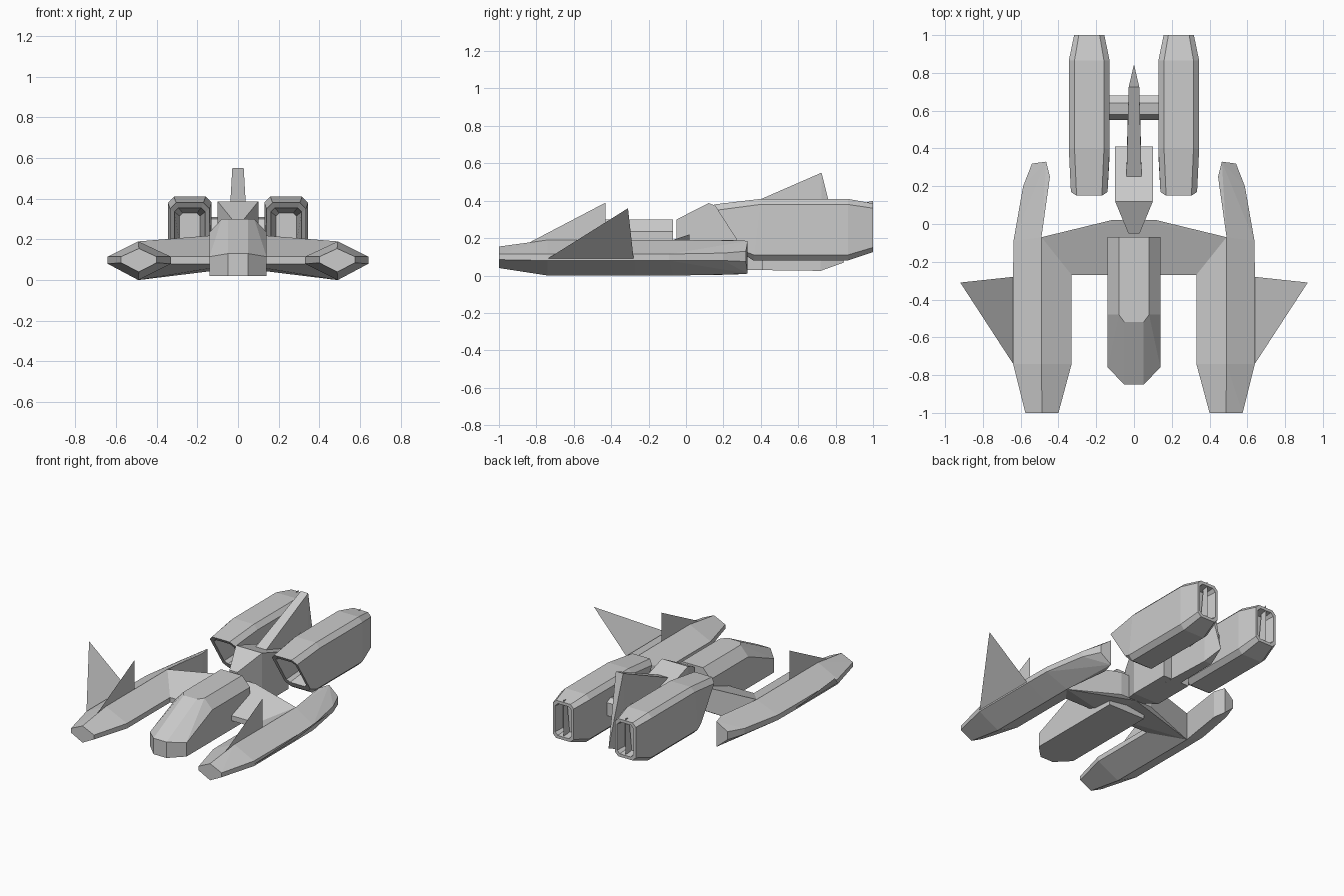
import bpy, bmesh
from math import radians

if "Cube" in bpy.data.objects:
    bpy.data.objects.remove(bpy.data.objects["Cube"])


def finish(bm, name, mirror=False):
    bmesh.ops.recalc_face_normals(bm, faces=bm.faces)
    me = bpy.data.meshes.new(name)
    bm.to_mesh(me)
    bm.free()
    ob = bpy.data.objects.new(name, me)
    bpy.context.collection.objects.link(ob)
    if mirror:
        m = ob.modifiers.new("mirror", 'MIRROR')
        m.use_clip = False
        m.use_mirror_merge = False
    return ob


def hull(name, pts, mirror=False, symmetric=False):
    """Convex faceted solid around a few corner points."""
    bm = bmesh.new()
    if symmetric:
        pts = list(pts) + [(-x, y, z) for x, y, z in pts if x]
    for p in pts:
        bm.verts.new(p)
    r = bmesh.ops.convex_hull(bm, input=bm.verts)
    loose = [v for v in bm.verts if not v.link_faces]
    bmesh.ops.delete(bm, geom=loose, context='VERTS')
    bmesh.ops.dissolve_limit(bm, angle_limit=radians(1), verts=bm.verts, edges=bm.edges)
    return finish(bm, name, mirror)


def sheet(name, pts, mirror=True):
    """Thin flat panel."""
    bm = bmesh.new()
    bm.faces.new([bm.verts.new(p) for p in pts])
    return finish(bm, name, mirror)


def column(x, y, z0, z1):
    return [(x, y, z0), (x, y, z1)]


# Cockpit hull with sloped canopy
hull("cockpit",
     column(.14, -.07, .02, .235) + [(.08, -.07, .3), (.14, -.48, .235), (.08, -.48, .3), (.05, -.52, .3)]
     + column(.14, -.76, .02, .115) + column(.05, -.85, .02, .13), symmetric=True)

# Centre block and neck behind the cockpit
hull("centre_block",
     column(.03, -.05, .08, .3) + column(.1, .12, .03, .387)
     + column(.1, .41, .03, .29), symmetric=True)

# Tail fin running down into the keel
hull("tail_fin",
     [(.04, .25, .343), (.028, .725, .55), (.04, .32, .03), (.028, .72, .025),
      (0, .76, .55 - .14), (0, .845, .07)], symmetric=True)

# Side pods: front hexagonal body
def hexagon(y, xi, xm, xo, zb, zl, zu, zt):
    return column(xm, y, zb, zt) + column(xi, y, zl, zu) + column(xo, y, zl, zu)

hull("pod_front", hexagon(-1, .4, .487, .575, .04, .085, .115, .155)
     + hexagon(-.74, .33, .49, .64, 0, .08, .115, .19)
     + hexagon(-.27, .33, .49, .64, 0, .08, .115, .19), mirror=True)

# Side pods: half-section rear, flat on the inside
mid = column(.49, -.07, 0, .19) + column(.638, -.09, .08, .115)
hull("pod_middle", column(.49, -.27, 0, .19) + column(.64, -.27, .08, .115) + mid, mirror=True)
hull("pod_tail", mid + column(.445, .25, .005, .19) + column(.465, .33, .01, .185)
     + column(.54, .32, .075, .13) + column(.587, .2, .08, .12), mirror=True)

# Wing and its fillet into the pod
hull("wing_fillet", column(.33, -.27, .08, .115) + column(.49, -.27, 0, .19)
     + column(.49, -.07, 0, .19), mirror=True)
hull("wing", column(.33, -.27, .08, .115) + column(.49, -.07, 0, .19)
     + column(.12, .02, .06, .22) + column(.12, -.27, .08, .115)
     + column(0, .02, .06, .22) + column(0, -.27, .08, .115), mirror=True)

# Thin upright fins on the pods and angled winglets
sheet("pod_fin", [(.49, -.85, .17), (.49, -.43, .17), (.49, -.43, .39)])
sheet("winglet", [(.64, -.74, .09), (.64, -.28, .09), (.92, -.31, .36)])


# Engines: chamfered box loft with hollow intake and exhaust
def ring(bm, y_top, y_bot, hw, z0, z1, c, cx=.237):
    outline = [(-hw, z0 + c), (-hw + c, z0), (hw - c, z0), (hw, z0 + c),
               (hw, z1 - c), (hw - c, z1), (-hw + c, z1), (-hw, z1 - c)]
    return [bm.verts.new((cx + x, y_bot + (y_top - y_bot) * (z - z0) / (z1 - z0), z))
            for x, z in outline]

bm = bmesh.new()
rings = [ring(bm, *r) for r in (
    (.45, .45, .05, .17, .33, .015),
    (.17, .31, .076, .135, .355, .02),
    (.15, .33, .097, .10, .38, .03),
    (.40, .36, .108, .08, .41, .03),
    (.865, .865, .108, .08, .41, .03),
    (1, 1, .08, .125, .385, .025),
    (1, 1, .062, .145, .365, .02),
    (.93, .93, .052, .155, .355, .015))]
for a, b in zip(rings, rings[1:]):
    for i in range(8):
        j = (i + 1) % 8
        bm.faces.new((a[i], a[j], b[j], b[i]))
bm.faces.new(rings[0])
bm.faces.new(rings[-1])
finish(bm, "engine", mirror=True)

# Thin vane splitting each exhaust
sheet("exhaust_vane", [(.237, .93, .15), (.237, 1, .15), (.237, 1, .4), (.237, .96, .39)])

# Strut joining the engines
hull("engine_strut", [(.14, y, z) for y, z in
     ((.55, .22), (.58, .3), (.64, .31), (.68, .29), (.68, .2), (.58, .19))], symmetric=True)
